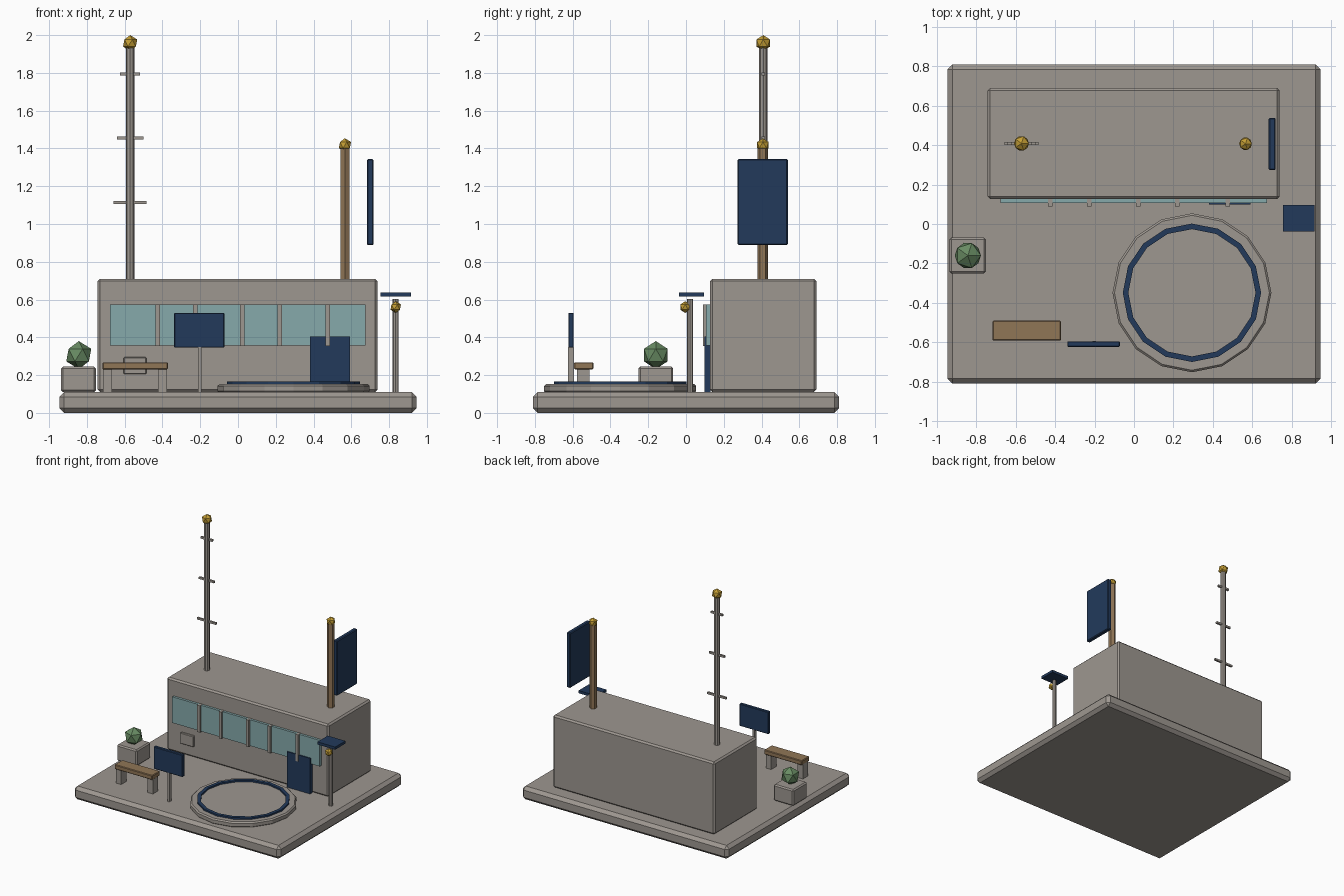
import bpy, bmesh, math
from mathutils import Matrix

if "Cube" in bpy.data.objects:
    bpy.data.objects.remove(bpy.data.objects["Cube"])


def material(name, rgb):
    m = bpy.data.materials.new(name)
    m.diffuse_color = (*rgb, 1)
    m.use_nodes = True
    m.node_tree.nodes["Principled BSDF"].inputs["Base Color"].default_value = m.diffuse_color
    return m


CONCRETE = material("warm grey concrete", (0.34, 0.31, 0.28))
NAVY = material("navy blue", (0.016, 0.042, 0.105))
GLASS = material("pale teal glass", (0.24, 0.40, 0.41))
WOOD = material("brown wood", (0.28, 0.18, 0.094))
GOLD = material("gold", (0.55, 0.34, 0.035))
GREEN = material("leaf green", (0.14, 0.26, 0.125))


def finish(name, bm, mat, bevel=0.0):
    if bevel:
        edges = [e for e in bm.edges if e.calc_face_angle(0) > math.radians(50)]
        bmesh.ops.bevel(bm, geom=edges, offset=bevel, segments=1, affect='EDGES')
    bmesh.ops.recalc_face_normals(bm, faces=bm.faces)
    me = bpy.data.meshes.new(name)
    bm.to_mesh(me)
    bm.free()
    me.materials.append(mat)
    ob = bpy.data.objects.new(name, me)
    bpy.context.collection.objects.link(ob)
    return ob


def box(name, x, y, z, mat, bevel=0.0):
    """Box from (min, max) pairs on each axis."""
    bm = bmesh.new()
    bmesh.ops.create_cube(bm, size=1)
    for v in bm.verts:
        v.co = [lo + (c + 0.5) * (hi - lo) for c, (lo, hi) in zip(v.co, (x, y, z))]
    return finish(name, bm, mat, bevel)


def post(name, x, y, r, z0, z1, mat, sides=8, bevel=0.0, turn=0.0):
    bm = bmesh.new()
    place = Matrix.Translation((x, y, (z0 + z1) / 2)) @ Matrix.Rotation(turn, 4, 'Z')
    bmesh.ops.create_cone(bm, cap_ends=True, segments=sides, radius1=r, radius2=r,
                          depth=z1 - z0, matrix=place)
    return finish(name, bm, mat, bevel)


def ball(name, x, y, z, r, mat):
    bm = bmesh.new()
    bmesh.ops.create_icosphere(bm, subdivisions=1, radius=r,
                               matrix=Matrix.Translation((x, y, z)))
    return finish(name, bm, mat)


def ring(name, x, y, r_in, r_out, z0, z1, mat, sides=16):
    bm = bmesh.new()
    profile = ((r_in, z0), (r_out, z0), (r_out, z1), (r_in, z1))
    loops = []
    for i in range(sides):
        a = math.tau * i / sides
        loops.append([bm.verts.new((x + r * math.cos(a), y + r * math.sin(a), z))
                      for r, z in profile])
    for i in range(sides):
        a, b = loops[i], loops[(i + 1) % sides]
        for k in range(4):
            n = (k + 1) % 4
            bm.faces.new((a[k], b[k], b[n], a[n]))
    return finish(name, bm, mat)


# Ground slab and main building
box("base_slab", (-0.946, 0.946), (-0.81, 0.81), (0, 0.11), CONCRETE, 0.025)
box("building", (-0.743, 0.739), (0.127, 0.69), (0.11, 0.71), CONCRETE, 0.013)

# Front wall: window band, mullions, door, wall panel
box("window_band", (-0.678, 0.674), (0.107, 0.13), (0.357, 0.573), GLASS)
for i, mx in enumerate((-0.425, -0.227, 0.022, 0.22, 0.476)):
    box(f"mullion_{i + 1}", (mx - 0.012, mx + 0.012), (0.09, 0.13), (0.353, 0.575), CONCRETE)
box("door", (0.38, 0.592), (0.098, 0.13), (0.11, 0.405), NAVY)
box("wall_panel", (-0.605, -0.485), (0.107, 0.13), (0.205, 0.295), CONCRETE, 0.004)

# Antenna mast with crossbars
MX, MY = -0.571, 0.409
post("antenna_mast", MX, MY, 0.022, 0.70, 1.94, CONCRETE)
for i, (z, half) in enumerate(((1.115, 0.087), (1.455, 0.07), (1.794, 0.053))):
    box(f"antenna_bar_{i + 1}", (MX - half, MX + half), (MY - 0.008, MY + 0.008),
        (z - 0.008, z + 0.008), CONCRETE)
ball("antenna_beacon", MX, MY, 1.958, 0.042, GOLD)

# Flagpole and hanging banner
post("flagpole", 0.566, 0.407, 0.028, 0.70, 1.40, WOOD, sides=6)
ball("flagpole_finial", 0.566, 0.407, 1.418, 0.036, GOLD)
box("banner", (0.683, 0.718), (0.273, 0.539), (0.888, 1.344), NAVY, 0.006)

# Landing pad with raised ring
PX, PY = 0.294, -0.349
post("landing_pad", PX, PY, 0.403, 0.105, 0.152, CONCRETE, sides=16, bevel=0.010)
ring("landing_ring", PX, PY, 0.323, 0.351, 0.145, 0.165, NAVY)

# Planter with bush
box("planter", (-0.936, -0.752), (-0.252, -0.068), (0.11, 0.245), CONCRETE, 0.010)
ball("bush", -0.843, -0.16, 0.306, 0.074, GREEN)

# Bench
box("bench_seat", (-0.718, -0.371), (-0.592, -0.49), (0.23, 0.268), WOOD, 0.005)
for side, lx in (("left", -0.690), ("right", -0.399)):
    box(f"bench_leg_{side}", (lx - 0.024, lx + 0.024), (-0.578, -0.51), (0.11, 0.235), CONCRETE)

# Notice board
box("notice_board", (-0.338, -0.072), (-0.623, -0.595), (0.346, 0.53), NAVY, 0.004)
box("notice_board_post", (-0.211, -0.193), (-0.624, -0.594), (0.11, 0.35), CONCRETE)

# Lamp post with flat roof panel
post("lamp_post", 0.835, 0.022, 0.016, 0.11, 0.602, CONCRETE)
box("lamp_panel", (0.755, 0.917), (-0.038, 0.096), (0.616, 0.638), NAVY)
ball("lamp_bulb", 0.835, -0.004, 0.56, 0.031, GOLD)
